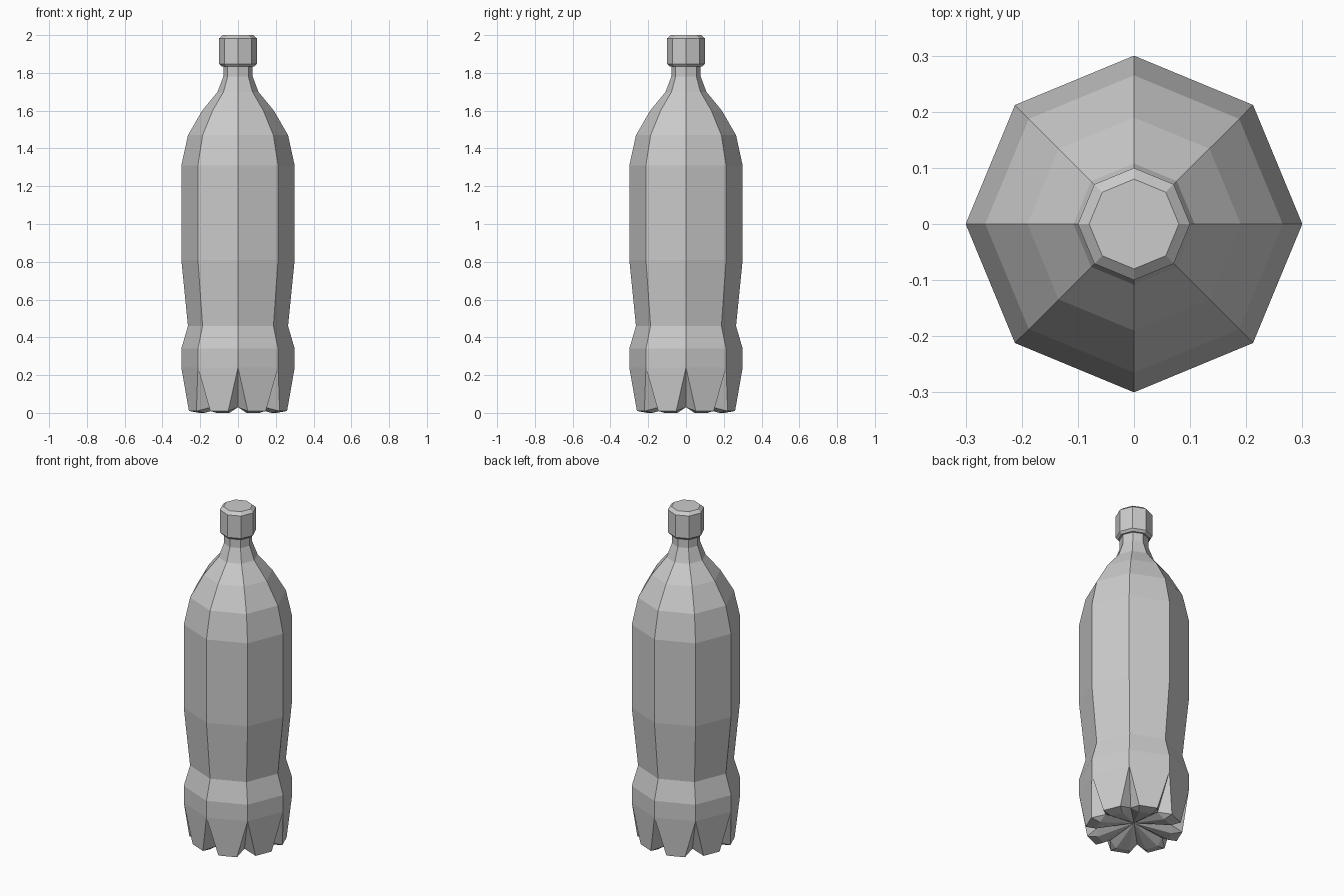
import bpy, bmesh
from math import cos, sin, radians

if "Cube" in bpy.data.objects:
    bpy.data.objects.remove(bpy.data.objects["Cube"])

N = 8


def polar(bm, r, deg, z):
    return bm.verts.new((r * cos(radians(deg)), r * sin(radians(deg)), z))


def lathe(bm, profile):
    """Stack octagonal rings (radius, height) and bridge them with quads."""
    rings = [[polar(bm, r, 45 * k, z) for k in range(N)] for r, z in profile]
    for a, b in zip(rings, rings[1:]):
        for k in range(N):
            j = (k + 1) % N
            bm.faces.new((a[k], a[j], b[j], b[k]))
    return rings


def finish(bm, name):
    bmesh.ops.recalc_face_normals(bm, faces=bm.faces[:])
    mesh = bpy.data.meshes.new(name)
    bm.to_mesh(mesh)
    bm.free()
    obj = bpy.data.objects.new(name, mesh)
    bpy.context.collection.objects.link(obj)
    return obj


# Bottle body: octagonal walls, waist, shoulder and neck
bm = bmesh.new()
rings = lathe(bm, [(0.30, 0.24), (0.30, 0.34), (0.265, 0.46), (0.30, 0.81),
                   (0.30, 1.31), (0.265, 1.47), (0.19, 1.60), (0.108, 1.70),
                   (0.078, 1.78), (0.078, 1.845)])
bm.faces.new(rings[-1])

# Footed base: one foot per wall, V-shaped grooves under each wall edge
apex = rings[0]
groove = [polar(bm, 0.20, 45 * k, 0.03) for k in range(N)]
centre = bm.verts.new((0, 0, 0.05))
for k in range(N):
    j = (k + 1) % N
    mid = 45 * k + 22.5
    c0, c1 = (polar(bm, 0.265, mid + s * 11.25, 0.01) for s in (-1, 1))
    p0, p1 = (polar(bm, 0.21, mid + s * 10, 0.0) for s in (-1, 1))
    for face in ((apex[k], c0, c1, apex[j]),
                 (apex[k], groove[k], c0), (apex[j], c1, groove[j]),
                 (c0, p0, p1, c1),
                 (groove[k], p0, c0), (groove[j], c1, p1),
                 (centre, p0, groove[k]), (centre, p1, p0),
                 (centre, groove[j], p1)):
        bm.faces.new(face)
bmesh.ops.remove_doubles(bm, verts=bm.verts[:], dist=0.0005)
finish(bm, "bottle_body")

# Screw cap
bm = bmesh.new()
rings = lathe(bm, [(0.088, 1.835), (0.10, 1.848), (0.10, 1.983), (0.08, 2.0)])
bm.faces.new(rings[0])
bm.faces.new(rings[-1])
finish(bm, "screw_cap")
